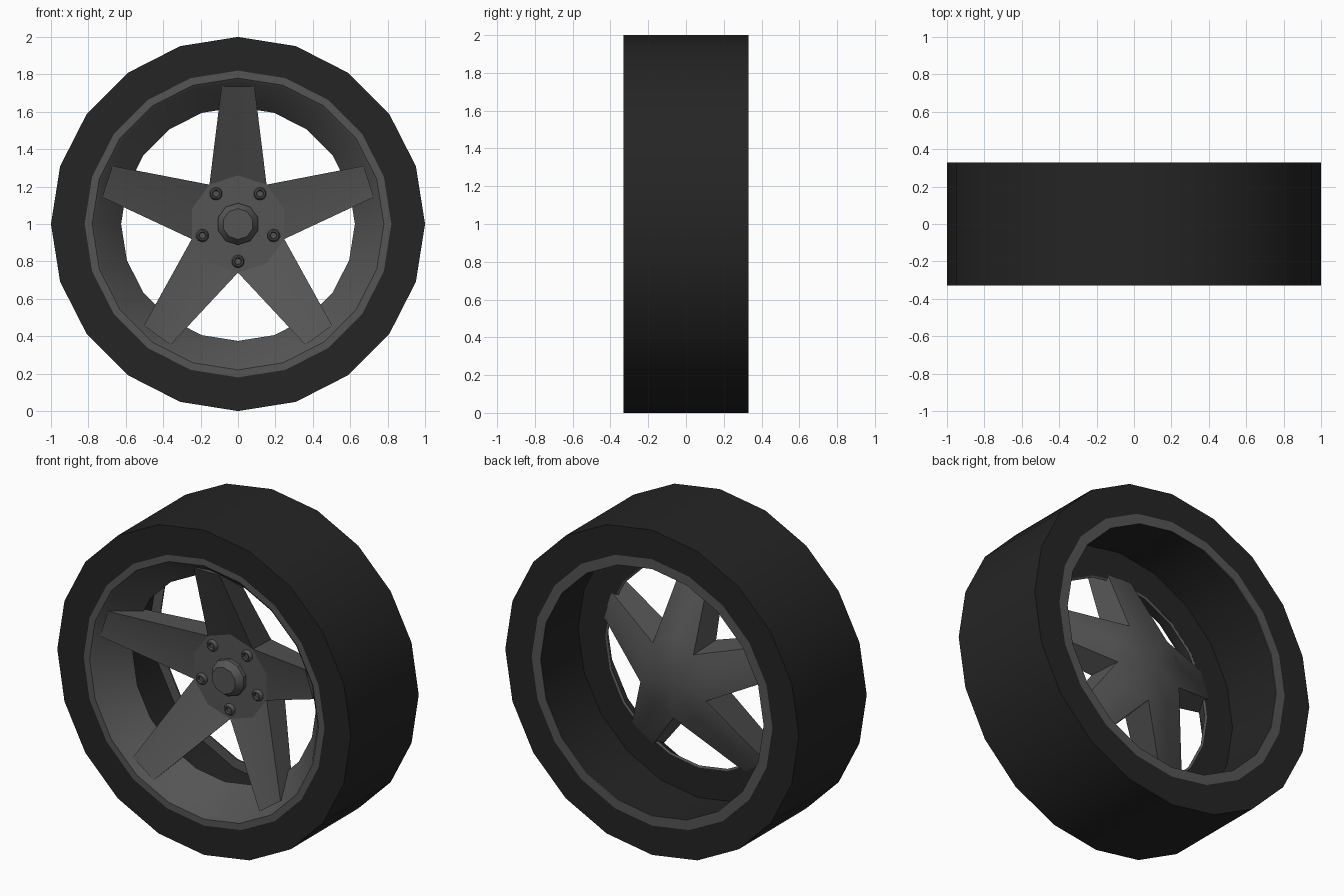
import bpy, bmesh, math
from math import pi, radians

cube = bpy.data.objects.get("Cube")
if cube:
    bpy.data.objects.remove(cube, do_unlink=True)

HALF = 0.33       # half of the wheel width
HUB_Y = -0.075    # front plane of the hub


def material(name, value):
    mat = bpy.data.materials.new(name)
    mat.use_nodes = True
    colour = (value, value, value, 1)
    mat.diffuse_color = colour
    mat.node_tree.nodes["Principled BSDF"].inputs["Base Color"].default_value = colour
    return mat


rubber = material("black rubber", 0.018)
metal = material("dark grey metal", 0.09)


def polar(r, a, y):
    """Point at radius r and angle a round the wheel axis."""
    return (r * math.cos(a), y, 1 + r * math.sin(a))


def finish(bm, name, mat, sharp=35, flat_rule=None):
    """Smooth shading, with sharp edges by angle or by a rule."""
    bmesh.ops.remove_doubles(bm, verts=bm.verts, dist=1e-5)
    bmesh.ops.recalc_face_normals(bm, faces=bm.faces)
    for f in bm.faces:
        f.smooth = True
    for e in bm.edges:
        wide = e.calc_face_angle(pi) > radians(sharp)
        e.smooth = not (wide or (flat_rule and flat_rule(e)))
    mesh = bpy.data.meshes.new(name)
    bm.to_mesh(mesh)
    bm.free()
    mesh.materials.append(mat)
    obj = bpy.data.objects.new(name, mesh)
    bpy.context.collection.objects.link(obj)
    return obj


def lathe(name, profile, mat, sides=20, centre=None, closed=True):
    """Turn a profile of (radius, y) points round the wheel axis."""
    bm = bmesh.new()
    cx, _, cz = polar(*centre, 0) if centre else (0, 0, 1)
    rings = []
    for i in range(sides):
        a = pi / 2 + 2 * pi * i / sides
        rings.append([bm.verts.new((cx + r * math.cos(a), y, cz + r * math.sin(a)))
                      for r, y in profile])
    n = len(profile)
    for i in range(sides):
        p, q = rings[i], rings[(i + 1) % sides]
        for j in range(n if closed else n - 1):
            k = (j + 1) % n
            bm.faces.new((p[j], p[k], q[k], q[j]))
    return finish(bm, name, mat)


# Tyre, hollow behind the spokes
lathe("tyre", [(1, -HALF), (1, HALF), (0.82, HALF), (0.82, -0.122),
               (0.635, -0.122), (0.82, -HALF)], rubber)

# Rim: front lip with a funnel, and a narrow back ring
lathe("rim_front", [(0.82, -HALF), (0.78, -HALF), (0.762, -0.315),
                    (0.625, -0.13), (0.637, -0.124)], metal)
lathe("rim_back_ring", [(0.82, HALF), (0.76, HALF), (0.76, HALF - 0.008),
                        (0.82, HALF - 0.008)], metal)


# Five-spoke star, dished towards the back at the hub
def build_star():
    bm = bmesh.new()
    v = lambda r, a, y: bm.verts.new(polar(r, a, y))
    step = 2 * pi / 5
    back_centre = v(0, 0, 0.15)
    front_corner, front_mid, back_corner, tips = [], [], [], []
    for i in range(5):
        a = pi / 2 + i * step
        front_mid.append(v(0.26, a, HUB_Y))
        front_corner.append(v(0.26, a - step / 2, HUB_Y))
        back_corner.append(v(0.235, a - step / 2, 0.125))
        rows = []
        for r, half_width, y in ((0.735, 0.088, -0.305), (0.735, 0.078, -0.17)):
            rows.append([v(math.hypot(r, s * half_width),
                           a + math.atan2(s * half_width, r), y)
                         for s in (-1, 0, 1)])
        tips.append(rows)
    back_mid = [v(0.26, pi / 2 + i * step, 0.105) for i in range(5)]
    hub = []
    for i in range(5):
        j = (i + 1) % 5
        ca, cb, m = front_corner[i], front_corner[j], front_mid[i]
        ba, bb, bmid = back_corner[i], back_corner[j], back_mid[i]
        (f0, f1, f2), (b0, b1, b2) = tips[i]
        hub += [ca, m]
        for face in ((ca, m, f1, f0), (m, cb, f2, f1),          # front
                     (ba, bmid, b1, b0), (bmid, bb, b2, b1),    # back
                     (ba, bmid, back_centre), (bmid, bb, back_centre),
                     (ca, f0, b0, ba), (cb, bb, b2, f2),        # sides
                     (f0, f1, b1, b0), (f1, f2, b2, b1)):       # tip
            bm.faces.new(face)
    bm.faces.new(hub)
    on_hub = lambda e: all(abs(p.co.y - HUB_Y) < 1e-4 for p in e.verts)
    return finish(bm, "spokes", metal, 40, on_hub)


build_star()

# Centre cap
lathe("centre_cap", [(0, HUB_Y + 0.01), (0.112, HUB_Y + 0.01), (0.112, -0.1),
                     (0.082, -0.14), (0, -0.14)], metal, 10, closed=False)

# Wheel nuts with a recessed middle
for i in range(5):
    angle = pi / 2 + (i + 0.5) * 2 * pi / 5
    lathe(f"wheel_nut_{i + 1}",
          [(0, HUB_Y + 0.01), (0.035, HUB_Y + 0.01), (0.035, -0.085),
           (0.027, -0.097), (0.02, -0.097), (0.016, -0.08), (0, -0.08)],
          metal, 10, centre=(0.2, angle), closed=False)
